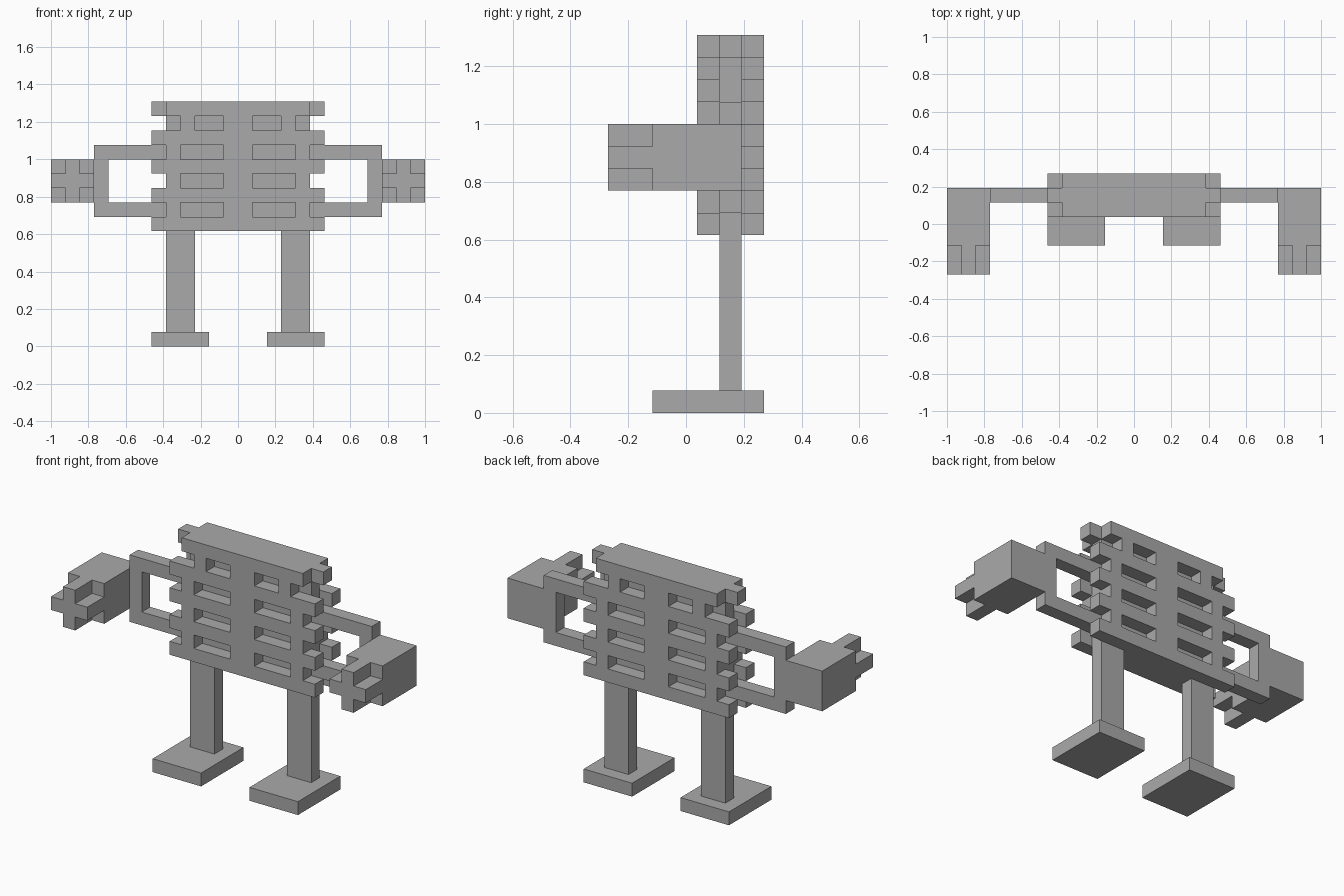
import bpy
import bmesh
from mathutils import Matrix, Vector

cube = bpy.data.objects.get("Cube")
if cube:
    bpy.data.objects.remove(cube, do_unlink=True)

U = 1 / 13  # one block

grey = bpy.data.materials.new("plain grey")
grey.use_nodes = True
colour = (0.4, 0.4, 0.4, 1)
grey.diffuse_color = colour
grey.node_tree.nodes["Principled BSDF"].inputs["Base Color"].default_value = colour


def build(name, boxes):
    """One flat-shaded object from boxes given as (x, y, z) ranges in blocks."""
    bm = bmesh.new()
    for ranges in boxes:
        lo = Vector([r[0] for r in ranges]) * U
        hi = Vector([r[1] for r in ranges]) * U
        place = Matrix.Translation((lo + hi) / 2) @ Matrix.Diagonal((*(hi - lo), 1))
        bmesh.ops.create_cube(bm, size=1, matrix=place)
    mesh = bpy.data.meshes.new(name)
    bm.to_mesh(mesh)
    bm.free()
    mesh.materials.append(grey)
    obj = bpy.data.objects.new(name, mesh)
    bpy.context.collection.objects.link(obj)


def flip(r, side):
    return tuple(sorted((r[0] * side, r[1] * side)))


def both_sides(name, boxes):
    for label, side in (("left", 1), ("right", -1)):
        build(f"{label}_{name}", [(flip(x, side), y, z) for x, y, z in boxes])


MID = (1.5, 2.5)
FRONT = (0.5, 1.5)
BACK = (2.5, 3.5)

# Torso: solid core between two ribbed plates
build("torso_core", [((-5, 5), MID, (8, 17))])
both_sides("shoulder_peg", [((5, 6), MID, (16, 17))])

for label, y in (("front", FRONT), ("back", BACK)):
    # Ribs on every second row; the top one is shorter
    ribs = []
    for row in range(8, 17, 2):
        half = 5 if row == 16 else 6
        ribs.append(((-half, half), y, (row, row + 1)))
    build(f"{label}_ribs", ribs)
    # Centre strip and side posts fill the rows between the ribs
    gaps = [(row, row + 1) for row in range(9, 16, 2)]
    build(f"{label}_breastbone", [((-1, 1), y, z) for z in gaps])
    both_sides(f"{label}_side_posts",
               [((3, 4) if z[0] == 15 else (4, 5), y, z) for z in gaps])

# Arms: open frames
both_sides("arm", [
    ((5, 10), MID, (13, 14)),
    ((5, 10), MID, (9, 10)),
    ((9, 10), MID, (10, 13)),
])

# Hands with a cross of fingers
both_sides("hand", [((10, 13), (-1.5, 2.5), (10, 13))])
both_sides("fingers", [
    ((11, 12), (-3.5, -1.5), (10, 13)),
    ((10, 11), (-3.5, -1.5), (11, 12)),
    ((12, 13), (-3.5, -1.5), (11, 12)),
])

# Legs and feet
both_sides("leg", [((3, 5), MID, (1, 8))])
both_sides("foot", [((2, 6), (-1.5, 3.5), (0, 1))])
